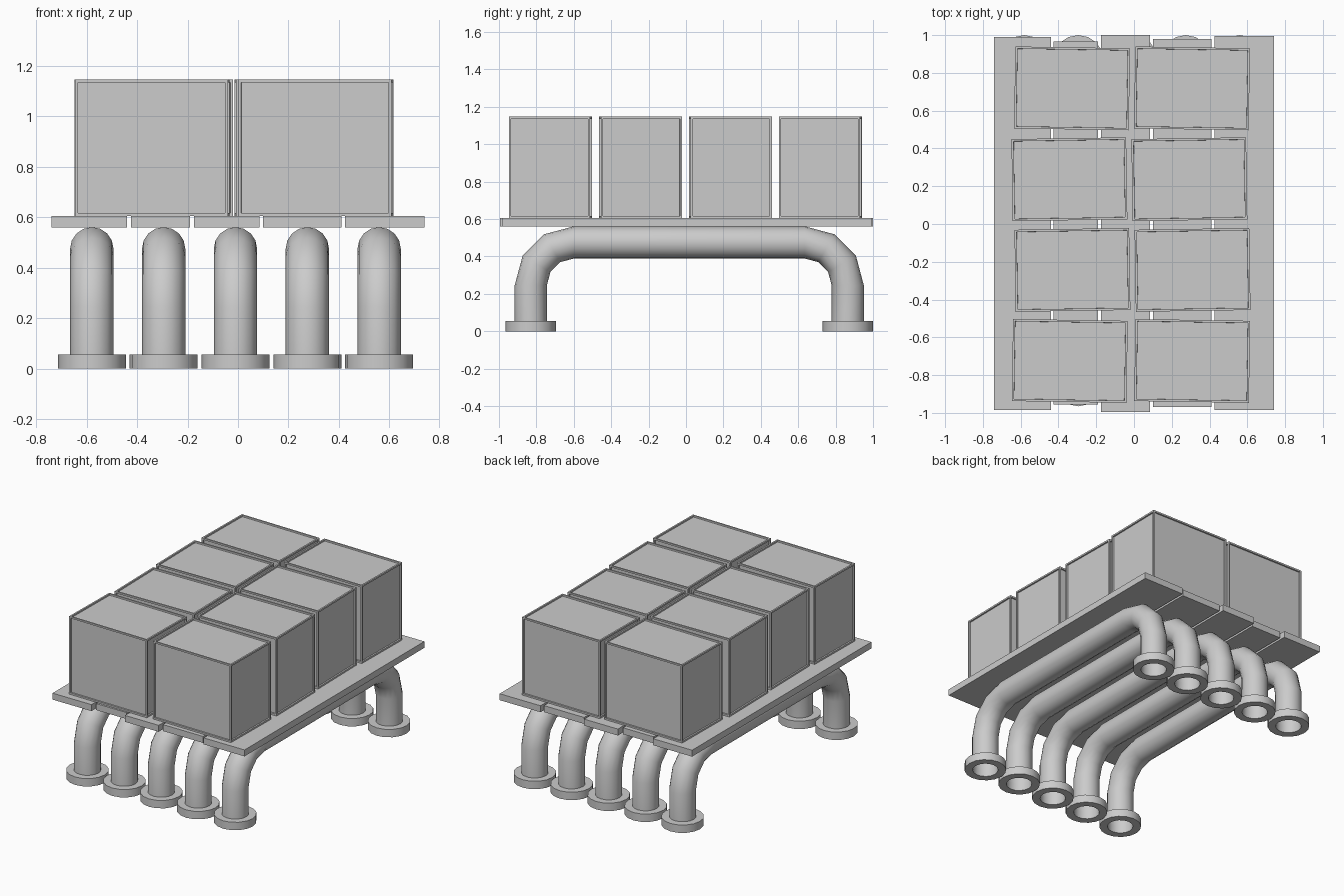
import bpy, bmesh
from math import sin, cos, pi, radians

if "Cube" in bpy.data.objects:
    bpy.data.objects.remove(bpy.data.objects["Cube"])

SIDES = 16


def finish(name, bm, smooth=False):
    bmesh.ops.recalc_face_normals(bm, faces=bm.faces)
    me = bpy.data.meshes.new(name)
    bm.to_mesh(me)
    bm.free()
    ob = bpy.data.objects.new(name, me)
    bpy.context.collection.objects.link(ob)
    if smooth:
        bpy.ops.object.select_all(action='DESELECT')
        ob.select_set(True)
        bpy.context.view_layer.objects.active = ob
        bpy.ops.object.shade_smooth_by_angle(angle=radians(40))
    return ob


def box(name, center, size, rot=0, inset=None):
    bm = bmesh.new()
    bmesh.ops.create_cube(bm, size=1)
    bmesh.ops.scale(bm, vec=size, verts=bm.verts)
    bmesh.ops.recalc_face_normals(bm, faces=bm.faces)
    if inset:
        # raised frame around a recessed panel on every side
        panels = bm.faces[:]
        bmesh.ops.inset_individual(bm, faces=panels, thickness=inset)
        bmesh.ops.inset_individual(bm, faces=panels, thickness=0.001, depth=-0.01)
    ob = finish(name, bm)
    ob.location = center
    ob.rotation_euler.z = radians(rot)
    return ob


def loft(name, rings, closed=False):
    bm = bmesh.new()
    vs = [[bm.verts.new(p) for p in ring] for ring in rings]
    n = len(vs[0])
    pairs = list(zip(vs, vs[1:])) + ([(vs[-1], vs[0])] if closed else [])
    for a, b in pairs:
        for i in range(n):
            j = (i + 1) % n
            bm.faces.new((a[i], a[j], b[j], b[i]))
    return finish(name, bm, True)


def circle(r, z):
    return [(r * cos(2 * pi * i / SIDES), r * sin(2 * pi * i / SIDES), z)
            for i in range(SIDES)]


# Bent pipes with a flange ring at each foot
R, BEND, Y0, Y1, ZTOP = 0.086, 0.23, -0.83, 0.865, 0.475
zc = ZTOP - BEND
stations = [(Y0, 0.02, pi)]
stations += [(Y0 + BEND + BEND * cos(a), zc + BEND * sin(a), a)
             for a in (pi - k * pi / 6 for k in range(4))]
stations += [(Y1 - BEND + BEND * cos(a), zc + BEND * sin(a), a)
             for a in (pi / 2 - k * pi / 6 for k in range(4))]
stations.append((Y1, 0.02, 0))

for n, x in enumerate((-0.58, -0.295, -0.01, 0.275, 0.56), 1):
    rings = []
    for y, z, a in stations:
        rings.append([(x + R * sin(t), y + R * cos(t) * cos(a), z + R * cos(t) * sin(a))
                      for t in (2 * pi * i / SIDES for i in range(SIDES))])
    loft(f"pipe_{n}", rings)
    for label, y in (("front", Y0), ("back", Y1)):
        ring = loft(f"flange_{label}_{n}",
                    [circle(0.135, 0), circle(0.135, 0.055),
                     circle(0.083, 0.055), circle(0.083, 0)], True)
        ring.location = (x, y, 0)

# Deck planks: x range, y range
planks = [(-0.74, -0.44, -0.985, 0.99), (-0.425, -0.19, -0.955, 0.965),
          (-0.175, 0.085, -0.995, 1.0), (0.10, 0.41, -0.97, 0.98),
          (0.425, 0.74, -0.985, 0.995)]
for n, (x0, x1, y0, y1) in enumerate(planks, 1):
    box(f"deck_plank_{n}", ((x0 + x1) / 2, (y0 + y1) / 2, 0.582),
        (x1 - x0, y1 - y0, 0.045))

# Crates: four rows of two, each row nudged and slightly turned
rows = [(-0.34, 0.308, -0.725, -0.9), (-0.326, 0.31, -0.243, 0.9),
        (-0.342, 0.293, 0.237, 0.9), (-0.328, 0.307, 0.718, -0.9)]
for n, (xl, xr, y, rot) in enumerate(rows, 1):
    for label, x in (("left", xl), ("right", xr)):
        box(f"crate_{label}_{n}", (x, y, 0.876), (0.607, 0.434, 0.542), rot, 0.016)
